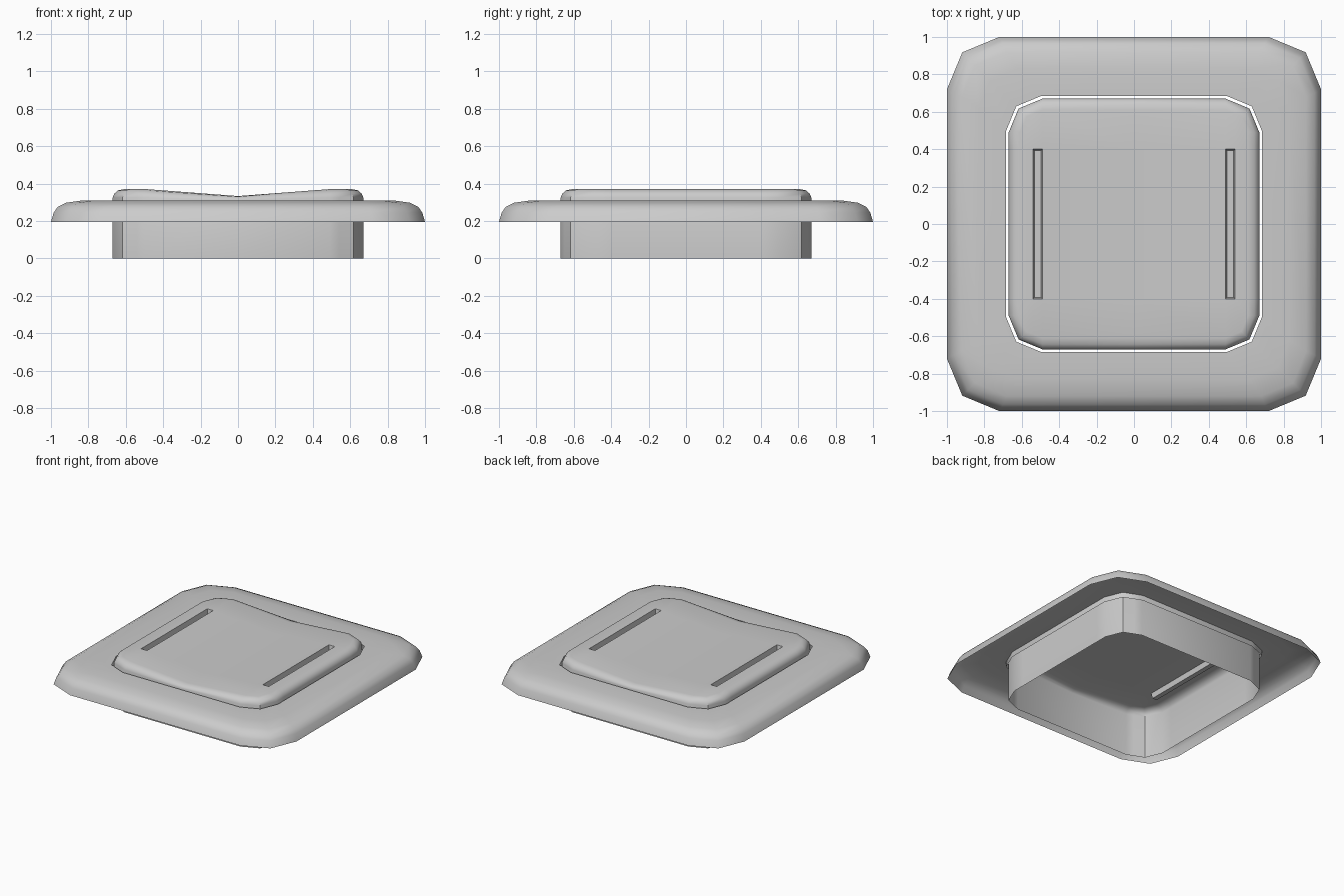
import bpy, bmesh
from math import cos, sin, pi, radians

if "Cube" in bpy.data.objects:
    bpy.data.objects.remove(bpy.data.objects["Cube"])


def rounded_square(half, radius):
    """Outline with two-segment corners."""
    c = half - radius
    pts = []
    for k, (sx, sy) in enumerate([(1, 1), (-1, 1), (-1, -1), (1, -1)]):
        for j in range(3):
            a = k * pi / 2 + j * pi / 4
            pts.append((sx * c + radius * cos(a), sy * c + radius * sin(a)))
    return pts


def loft(bm, levels):
    """Bridge rounded-square rings given as (half, corner radius, z)."""
    rings = [[bm.verts.new((x, y, z)) for x, y in rounded_square(h, r)]
             for h, r, z in levels]
    for a, b in zip(rings, rings[1:]):
        n = len(a)
        for i in range(n):
            j = (i + 1) % n
            bm.faces.new((a[i], a[j], b[j], b[i]))
    return rings


def finish(bm, name, angle):
    bm.normal_update()
    mesh = bpy.data.meshes.new(name)
    bm.to_mesh(mesh)
    bm.free()
    obj = bpy.data.objects.new(name, mesh)
    bpy.context.collection.objects.link(obj)
    bpy.ops.object.select_all(action='DESELECT')
    obj.select_set(True)
    bpy.context.view_layer.objects.active = obj
    bpy.ops.object.shade_smooth_by_angle(angle=radians(angle))


# Cover plate: open shell with a rounded rim and a short lip in the opening
bm = bmesh.new()
loft(bm, [(1.0, 0.28, 0.195), (0.985, 0.275, 0.245), (0.965, 0.265, 0.275),
          (0.92, 0.24, 0.297), (0.83, 0.21, 0.31), (0.685, 0.19, 0.31),
          (0.685, 0.19, 0.27)])
finish(bm, "cover_plate", 50)

# Rocker button: hollow tube with a rounded top
bm = bmesh.new()
rings = loft(bm, [(0.67, 0.18, 0.0), (0.67, 0.18, 0.325), (0.662, 0.172, 0.345),
                  (0.643, 0.153, 0.363), (0.61, 0.12, 0.37)])
bm.faces.new(rings[-1])

# Cut lines for the valley and the two slots
SLOT_IN, SLOT_OUT, SLOT_Y = 0.49, 0.54, 0.4
cuts = [((x, 0, 0), (1, 0, 0)) for x in (-SLOT_OUT, -SLOT_IN, 0, SLOT_IN, SLOT_OUT)]
cuts += [((0, y, 0), (0, 1, 0)) for y in (-SLOT_Y, SLOT_Y)]
for co, no in cuts:
    bmesh.ops.bisect_plane(bm, geom=bm.verts[:] + bm.edges[:] + bm.faces[:],
                           plane_co=co, plane_no=no, dist=1e-4)

# Shallow valley across the middle of the button
for v in bm.verts:
    if v.co.z > 0.3:
        v.co.z -= 0.037 * max(0, 1 - abs(v.co.x) / SLOT_IN) * (v.co.z - 0.3) / 0.07

# Slots sunk into the top as small tapered pockets
bm.normal_update()
slots = []
for f in bm.faces:
    c = f.calc_center_median()
    if c.z > 0.368 and SLOT_IN < abs(c.x) < SLOT_OUT and abs(c.y) < SLOT_Y:
        slots.append(f)
bmesh.ops.inset_individual(bm, faces=slots, thickness=0.01, depth=-0.04)
finish(bm, "rocker_button", 40)
